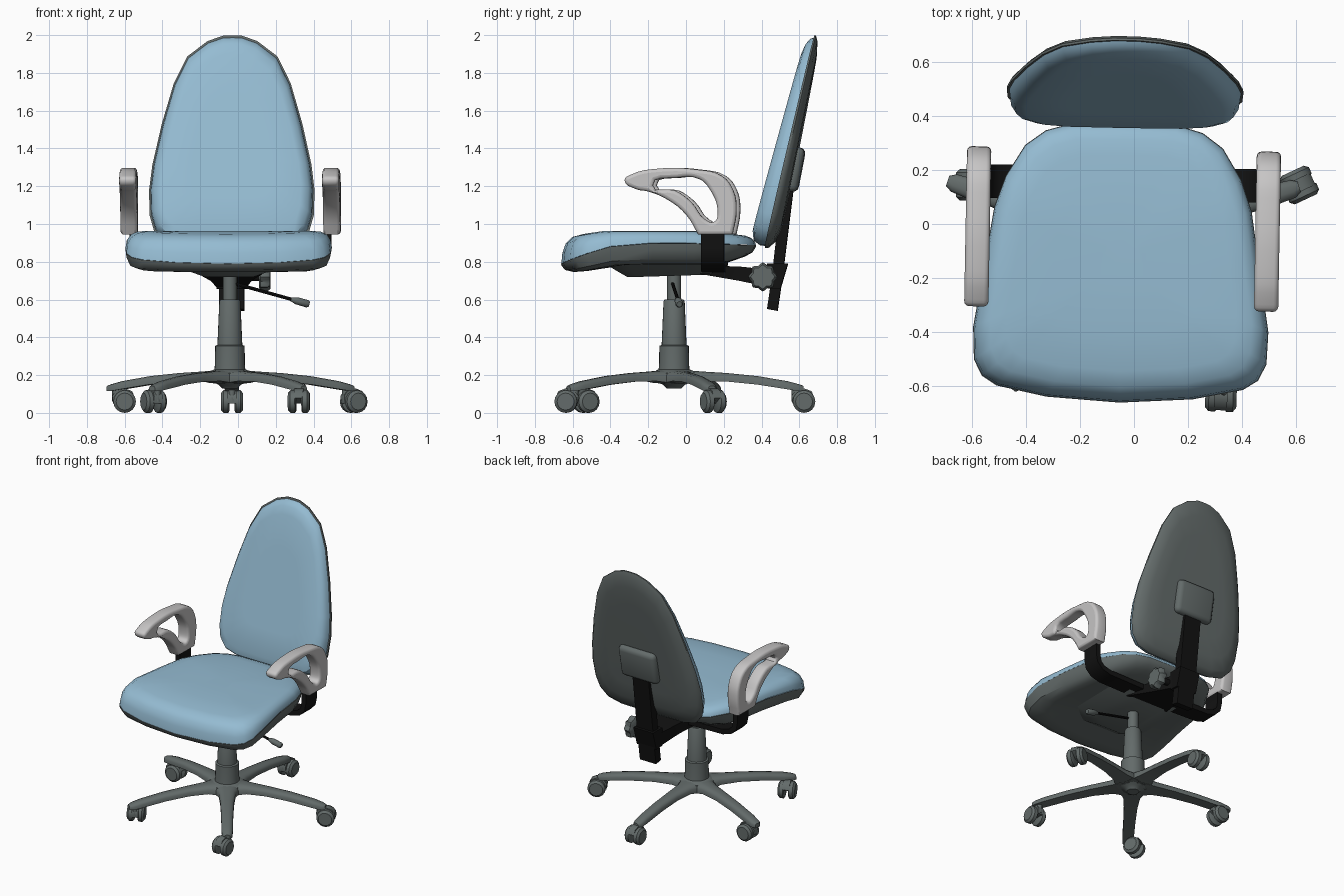
import bpy, bmesh, math
from mathutils import Matrix, Vector

if "Cube" in bpy.data.objects:
    bpy.data.objects.remove(bpy.data.objects["Cube"])


def material(name, rgb):
    m = bpy.data.materials.new(name)
    m.diffuse_color = (*rgb, 1)
    m.use_nodes = True
    m.node_tree.nodes["Principled BSDF"].inputs["Base Color"].default_value = m.diffuse_color
    return m


BLUE = material("blue fabric", (0.30, 0.50, 0.645))
GREY = material("dark grey plastic", (0.125, 0.147, 0.144))
LIGHT = material("light grey plastic", (0.57, 0.56, 0.56))
BLACK = material("black metal", (0.006, 0.006, 0.006))

CX, CY = -0.043, -0.063            # column axis
BASE = Matrix.Translation((CX, CY, 0))
# the upper half is swivelled slightly around the column
UPPER = BASE @ Matrix.Rotation(math.radians(-1.06), 4, 'Z') @ Matrix.Translation((0, -CY, 0))


def finish(name, me, mat, mw, angle=40):
    me.transform(mw)
    me.materials.clear()
    me.materials.append(mat)
    me.shade_smooth()
    me.set_sharp_from_angle(angle=math.radians(angle))
    ob = bpy.data.objects.new(name, me)
    bpy.context.collection.objects.link(ob)
    return ob


def loft(name, rings, mat, mw=UPPER, angle=40, bevel=0):
    """Skin a list of equal-length rings and cap both ends."""
    bm = bmesh.new()
    vs = [[bm.verts.new(p) for p in r] for r in rings]
    n = len(vs[0])
    for a, b in zip(vs, vs[1:]):
        for i in range(n):
            bm.faces.new((a[i], a[(i + 1) % n], b[(i + 1) % n], b[i]))
    bm.faces.new(vs[0])
    bm.faces.new(vs[-1])
    bmesh.ops.recalc_face_normals(bm, faces=bm.faces)
    if bevel:
        edges = [e for e in bm.edges if e.calc_face_angle(0) > 0.6]
        bmesh.ops.bevel(bm, geom=edges, offset=bevel, segments=3, profile=0.5, affect='EDGES')
    me = bpy.data.meshes.new(name)
    bm.to_mesh(me)
    bm.free()
    return finish(name, me, mat, mw, angle)


def turned(name, prof, mat, mw, n=20, axis='Z', lobes=0):
    """Round part from (radius, height) points along an axis."""
    rings = []
    for r, h in prof:
        ring = []
        for i in range(n):
            a = 2 * math.pi * i / n
            k = r * (1 + (0.1 * math.cos(lobes * a) if lobes else 0))
            u, v = k * math.cos(a), k * math.sin(a)
            ring.append((u, v, h) if axis == 'Z' else (h, u, v))
        rings.append(ring)
    return loft(name, rings, mat, mw)


def mirrored(half):
    """Full outline from half-width points that start and end on the centre line."""
    return half + [(-w, t) for w, t in reversed(half[1:-1])]


def smoothstep(t):
    t = max(0, min(1, t))
    return t * t * (3 - 2 * t)


# ---- seat ----
seat_outline = mirrored([(0, .37), (.2, .366), (.29, .34), (.365, .285), (.435, .17), (.475, .055),
                         (.51, -.17), (.545, -.39), (.54, -.51), (.51, -.57), (.455, -.605),
                         (.27, -.643), (0, -.66)])


def seat_rim(y):
    return .90 - .11 * max(0, (-.3 - y) / .36) ** 1.3 - .03 * max(0, y)


def seat_top(y):
    return .964 - .09 * max(0, y - .05) - .14 * max(0, -.42 - y)


def seat_bottom(y):
    return .785 + .05 * smoothstep((y - .15) / .22) - .04 * smoothstep((-.3 - y) / .3)


def seat_ring(s, f, target):
    out = []
    for x, y in seat_outline:
        yy = -.14 + (y + .14) * s
        z0 = seat_rim(y)
        out.append((x * s, yy, z0 + f * (target(yy) - z0)))
    return out


loft("seat_cushion", [seat_ring(s, f, seat_top) for s, f in
     [(1, 0), (.99, .4), (.955, .75), (.89, .95), (.78, 1), (.5, 1), (.15, 1)]], BLUE)
loft("seat_shell", [seat_ring(s, f, seat_bottom) for s, f in
     [(1.004, 0.02), (.995, .3), (.96, .75), (.88, .97), (.75, 1), (.4, 1), (.1, 1)]], GREY)

# ---- backrest ----
back_outline = mirrored([(0, .88), (.25, .885), (.35, .91), (.405, .97), (.428, 1.05), (.432, 1.18),
                         (.415, 1.315), (.367, 1.527), (.305, 1.74), (.235, 1.88), (.13, 1.96),
                         (.05, 1.988), (0, 1.99)])


def back_ring(s, f, lo, hi):
    out = []
    for x, z in back_outline:
        zz = 1.4 + (z - 1.4) * s
        t = (zz - .9) / 1.09
        out.append((x * s, .43 + .25 * t + f * (lo + (hi - lo) * t), zz))
    return out


loft("backrest_cushion", [back_ring(s, -f, .09, .045) for s, f in
     [(.995, 0), (.985, .4), (.94, .8), (.85, 1), (.5, 1), (.15, 1)]], BLUE)
loft("backrest_shell", [back_ring(s, f, .065, .035) for s, f in
     [(1.015, -.05), (1.012, .2), (.96, .6), (.82, .95), (.6, 1), (.2, 1)]], GREY)


def box_ring(hw, y0, y1, z0, z1):
    """Rectangle across x, running from (y0, z0) to (y1, z1)."""
    return [(-hw, y0, z0), (hw, y0, z0), (hw, y1, z1), (-hw, y1, z1)]


# pad where the upright meets the backrest
loft("backrest_pad", [box_ring(.15, .52, .59, 1.18, 1.165), box_ring(.15, .57, .635, 1.41, 1.40)],
     GREY, bevel=.033, angle=60)
# upright bar and its bracket
loft("upright_bar", [box_ring(.066, .43, .485, .55, .54), box_ring(.066, .455, .51, .72, .71),
                     box_ring(.066, .51, .57, 1.2, 1.19)], BLACK)
loft("upright_bracket", [box_ring(.08, .43, .50, .66, .655), box_ring(.08, .43, .54, .79, .79)], BLACK)
loft("rear_link", [box_ring(.17, .08, .08, .735, .78), box_ring(.11, .28, .28, .70, .775),
                   box_ring(.075, .47, .47, .66, .755)], BLACK)

# ---- under-seat mechanism ----
loft("seat_pan", [
    [(-.29, -.30, .79), (-.16, -.42, .785), (.16, -.42, .785), (.29, -.30, .79), (.29, .16, .79), (-.29, .16, .79)],
    [(-.20, -.28, .745), (-.12, -.37, .755), (.12, -.37, .755), (.20, -.28, .745), (.20, .15, .745), (-.20, .15, .745)],
    [(-.13, -.25, .72), (-.09, -.31, .72), (.09, -.31, .72), (.13, -.25, .72), (.13, .13, .732), (-.13, .13, .732)]],
    GREY)
at = UPPER @ Matrix.Translation((0, .41, .72))
turned("knob_shaft", [(.022, .03), (.022, .17)], BLACK, at, 12, 'X')
turned("tilt_knob", [(.05, .145), (.07, .155), (.07, .19), (.058, .205)], GREY, at, 32, 'X', 8)

# height lever
a, b = Vector((.06, -.068, .675)), Vector((.42, -.035, .575))
aim = BASE @ Matrix.Translation((0, -CY, 0)) @ Matrix.Translation(a) @ (b - a).to_track_quat('Z', 'Y').to_matrix().to_4x4()
L = (b - a).length
turned("lever_rod", [(.009, -.07), (.009, L - .08)], BLACK, aim, 8)
turned("lever_handle", [(.011, L - .10), (.02, L - .07), (.021, L - .01), (.015, L)], GREY, aim, 10)

# ---- armrests (local x = depth, local y = height) ----
outer = [(-.315, 1.232), (-.275, 1.264), (-.15, 1.292), (.07, 1.288), (.20, 1.255), (.26, 1.18), (.278, 1.07),
         (.257, .944), (.075, .944), (.01, 1.05), (-.09, 1.13), (-.19, 1.172), (-.255, 1.185)]
inner = [(-.165, 1.205), (-.04, 1.244), (.08, 1.238), (.135, 1.185), (.178, 1.065), (.160, 1.012),
         (.11, 1.026), (.04, 1.115), (-.05, 1.178)]
BEV = .018
cu = bpy.data.curves.new("armrest_profile", 'CURVE')
cu.dimensions, cu.fill_mode = '2D', 'BOTH'
cu.resolution_u, cu.bevel_resolution = 4, 2
cu.extrude, cu.bevel_depth, cu.offset = .045 - BEV, BEV, -BEV
for pts in (outer, inner):
    sp = cu.splines.new('BEZIER')
    sp.bezier_points.add(len(pts) - 1)
    sp.use_cyclic_u = True
    for bp, (y, z) in zip(sp.bezier_points, pts):
        bp.co = (y, z, 0)
        bp.handle_left_type = bp.handle_right_type = 'VECTOR' if z < .95 else 'AUTO'
tmp = bpy.data.objects.new("armrest_helper", cu)
bpy.context.collection.objects.link(tmp)
bpy.context.view_layer.update()
ev = tmp.evaluated_get(bpy.context.evaluated_depsgraph_get())
turn = Matrix(((0, 0, 1, 0), (1, 0, 0, 0), (0, 1, 0, 0), (0, 0, 0, 1)))
arm_strap = [(.515, .96), (.515, .87), (.505, .82), (.47, .785), (.41, .768), (.1, .76)]
for side, s in (("left", -1), ("right", 1)):
    me = bpy.data.meshes.new_from_object(ev)
    finish(side + "_armrest", me, LIGHT, UPPER @ Matrix.Translation((s * .537, 0, 0)) @ turn, 50)
    # curved strap from the armrest to under the seat
    rings = []
    for i, (x, z) in enumerate(arm_strap):
        p, q = Vector(arm_strap[max(i - 1, 0)]), Vector(arm_strap[min(i + 1, 5)])
        t = (q - p).normalized() * .018
        rings.append([(s * (x + t.y * k), .15 + d, z - t.x * k) for k, d in
                      ((-1, -.062), (1, -.062), (1, .062), (-1, .062))])
    loft(side + "_arm_strap", rings, BLACK)
bpy.data.objects.remove(tmp)

# ---- column and base ----
turned("column_sleeve", [(.085, .20), (.08, .25), (.078, .355), (.066, .36), (.056, .59), (.05, .60)], GREY, BASE, 24)
turned("gas_lift", [(.037, .58), (.037, .74)], GREY, BASE, 16)
turned("base_hub", [(.04, .13), (.06, .15), (.115, .17), (.115, .212), (.085, .23)], GREY, BASE, 20)

leg = [(.0, .09, .225, .155), (.09, .078, .224, .16), (.15, .056, .219, .168), (.28, .045, .211, .166),
       (.44, .040, .195, .15), (.6, .038, .168, .125), (.66, .034, .152, .115), (.685, .02, .143, .115)]
swivel = [25, 90, 0, 113, 268]     # direction each caster trails
for i in range(5):
    ang = math.radians(17 + 72 * i)
    rings = [[(r, w * u, zb + (zt - zb) * v) for u, v in
              ((-1, 0), (1, 0), (1, .55), (.75, .88), (.3, 1), (-.3, 1), (-.75, .88), (-1, .55))]
             for r, w, zt, zb in leg]
    loft("base_leg_%d" % (i + 1), rings, GREY, BASE @ Matrix.Rotation(ang, 4, 'Z'), 50)
    # twin-wheel caster
    piv = BASE @ Matrix.Translation((.64 * math.cos(ang), .64 * math.sin(ang), 0))
    turned("caster_stem_%d" % (i + 1), [(.018, .06), (.018, .14)], GREY, piv, 10)
    mw = piv @ Matrix.Rotation(math.radians(swivel[i] - 90), 4, 'Z') @ Matrix.Translation((0, .048, .06))
    for s in (-1, 1):
        turned("caster_wheel_%d_%s" % (i + 1, "a" if s < 0 else "b"),
               [(.05, s * .014), (.06, s * .02), (.06, s * .045), (.045, s * .058)], GREY, mw, 16, 'X')
    hood = [(-.062, -.01), (-.066, .03), (-.045, .06), (0, .07), (.04, .055), (.055, .02), (0, -.01)]
    loft("caster_hood_%d" % (i + 1), [[(x, y, z) for y, z in hood] for x in (-.024, .024)], GREY, mw, 50)
